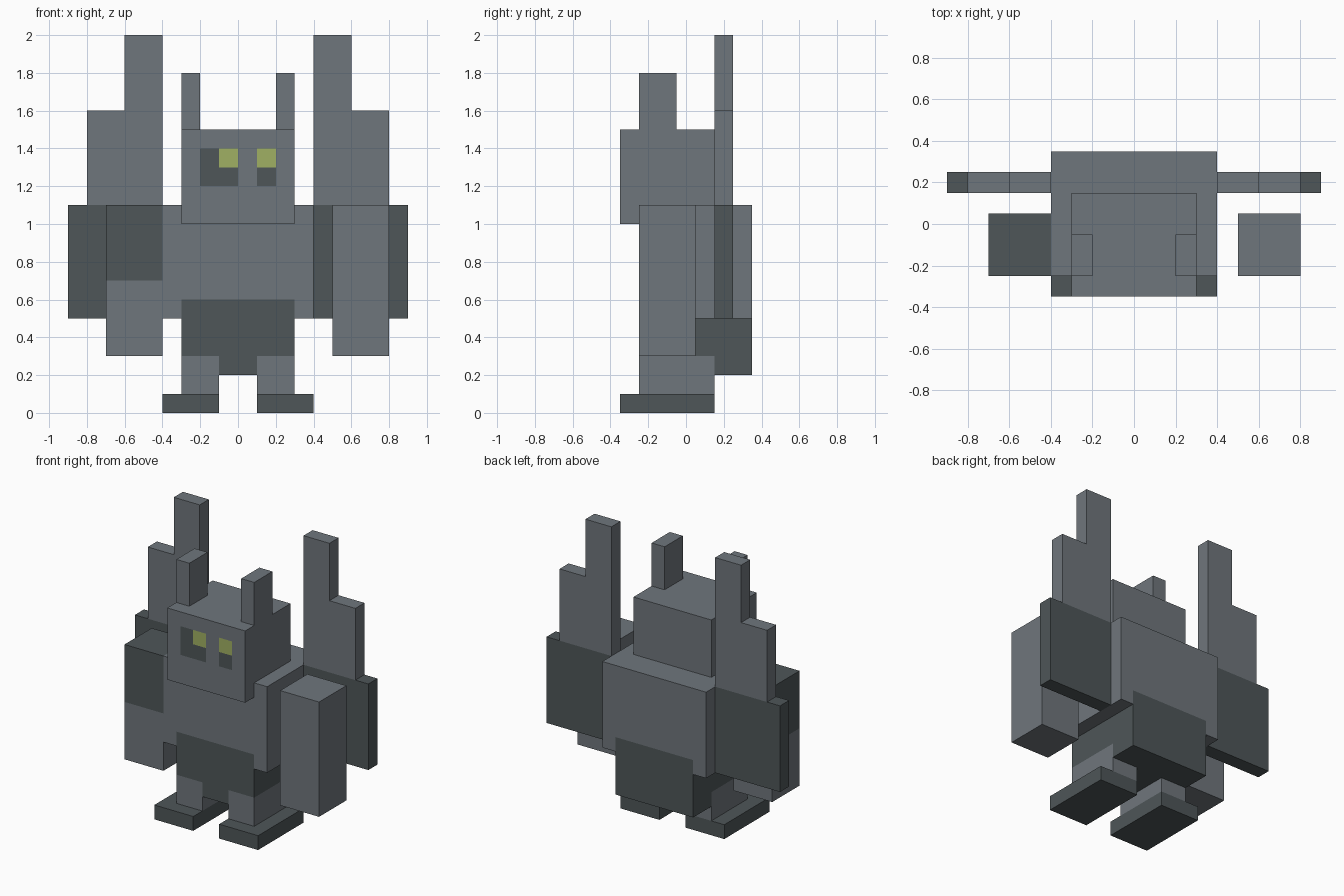
import bpy
import bmesh
from mathutils import Vector

default = bpy.data.objects.get("Cube")
if default:
    bpy.data.objects.remove(default, do_unlink=True)


def make_material(name, rgb):
    mat = bpy.data.materials.new(name)
    mat.use_nodes = True
    mat.diffuse_color = (*rgb, 1)
    bsdf = next(n for n in mat.node_tree.nodes if n.type == 'BSDF_PRINCIPLED')
    bsdf.inputs["Base Color"].default_value = (*rgb, 1)
    return mat


MATERIALS = [
    make_material("slate grey", (0.159, 0.181, 0.202)),
    make_material("dark grey", (0.077, 0.093, 0.098)),
    make_material("lime", (0.352, 0.434, 0.127)),
]
LIGHT, DARK, LIME = range(3)


def box(name, x, y, z, color=LIGHT, cuts=None, rule=None):
    """Box between (low, high) ranges; cuts split its faces, rule colours them."""
    ranges = [sorted(r) for r in (x, y, z)]
    bm = bmesh.new()
    bmesh.ops.create_cube(bm, size=1)
    for v in bm.verts:
        v.co = Vector([hi if c > 0 else lo for c, (lo, hi) in zip(v.co, ranges)])
    for axis, places in (cuts or {}).items():
        normal = Vector([axis == a for a in "xyz"])
        for place in places:
            geom = bm.verts[:] + bm.edges[:] + bm.faces[:]
            bmesh.ops.bisect_plane(bm, geom=geom, plane_co=normal * place, plane_no=normal)
    bm.normal_update()
    for f in bm.faces:
        f.material_index = rule(f.calc_center_median(), f.normal) if rule else color
    mesh = bpy.data.meshes.new(name)
    bm.to_mesh(mesh)
    bm.free()
    for mat in MATERIALS:
        mesh.materials.append(mat)
    obj = bpy.data.objects.new(name, mesh)
    bpy.context.collection.objects.link(obj)
    return obj


# Colour rules for parts with painted faces
def head_rule(c, n):
    if n.y > -0.5 or not 1.2 < c.z < 1.4:
        return LIGHT
    if c.z > 1.3 and (-0.1 < c.x < 0 or 0.1 < c.x < 0.2):
        return LIME
    return DARK if -0.2 < c.x < 0 or 0.1 < c.x < 0.2 else LIGHT


def torso_rule(c, n):
    return DARK if abs(n.y) > 0.5 and c.z < 0.6 and abs(c.x) < 0.3 else LIGHT


def hips_rule(c, n):
    return LIGHT if c.z < 0.3 and abs(c.x) > 0.1 and c.y < 0.15 else DARK


def shoulder_rule(c, n):
    return DARK if c.z > 0.7 else LIGHT


# Head, torso and hips
box("head", (-0.3, 0.3), (-0.35, 0.15), (1.0, 1.5),
    cuts={"x": (-0.2, -0.1, 0, 0.1, 0.2), "z": (1.2, 1.3, 1.4)}, rule=head_rule)
box("torso", (-0.4, 0.4), (-0.25, 0.35), (0.5, 1.1),
    cuts={"x": (-0.3, 0.3), "z": (0.6,)}, rule=torso_rule)
box("hips", (-0.3, 0.3), (-0.25, 0.35), (0.2, 0.5),
    cuts={"x": (-0.1, 0.1), "y": (0.15,), "z": (0.3,)}, rule=hips_rule)

# Arms: the right one sits against the torso, the left one hangs clear of it
box("right_arm", (-0.7, -0.4), (-0.25, 0.05), (0.3, 1.1),
    cuts={"z": (0.7,)}, rule=shoulder_rule)
box("left_arm", (0.5, 0.8), (-0.25, 0.05), (0.3, 1.1))

# Mirrored ears, legs, feet and stepped wings
for side, s in (("left", 1), ("right", -1)):
    box(f"{side}_ear", (0.2 * s, 0.3 * s), (-0.25, -0.05), (1.5, 1.8))
    box(f"{side}_leg", (0.1 * s, 0.3 * s), (-0.25, 0.15), (0.1, 0.2))
    box(f"{side}_foot", (0.1 * s, 0.4 * s), (-0.35, 0.15), (0, 0.1), DARK)
    for part, tip, z, color in (("lower", 0.9, (0.5, 1.1), DARK),
                                ("middle", 0.8, (1.1, 1.6), LIGHT),
                                ("upper", 0.6, (1.6, 2.0), LIGHT)):
        box(f"{side}_wing_{part}", (0.4 * s, tip * s), (0.15, 0.25), z, color)
